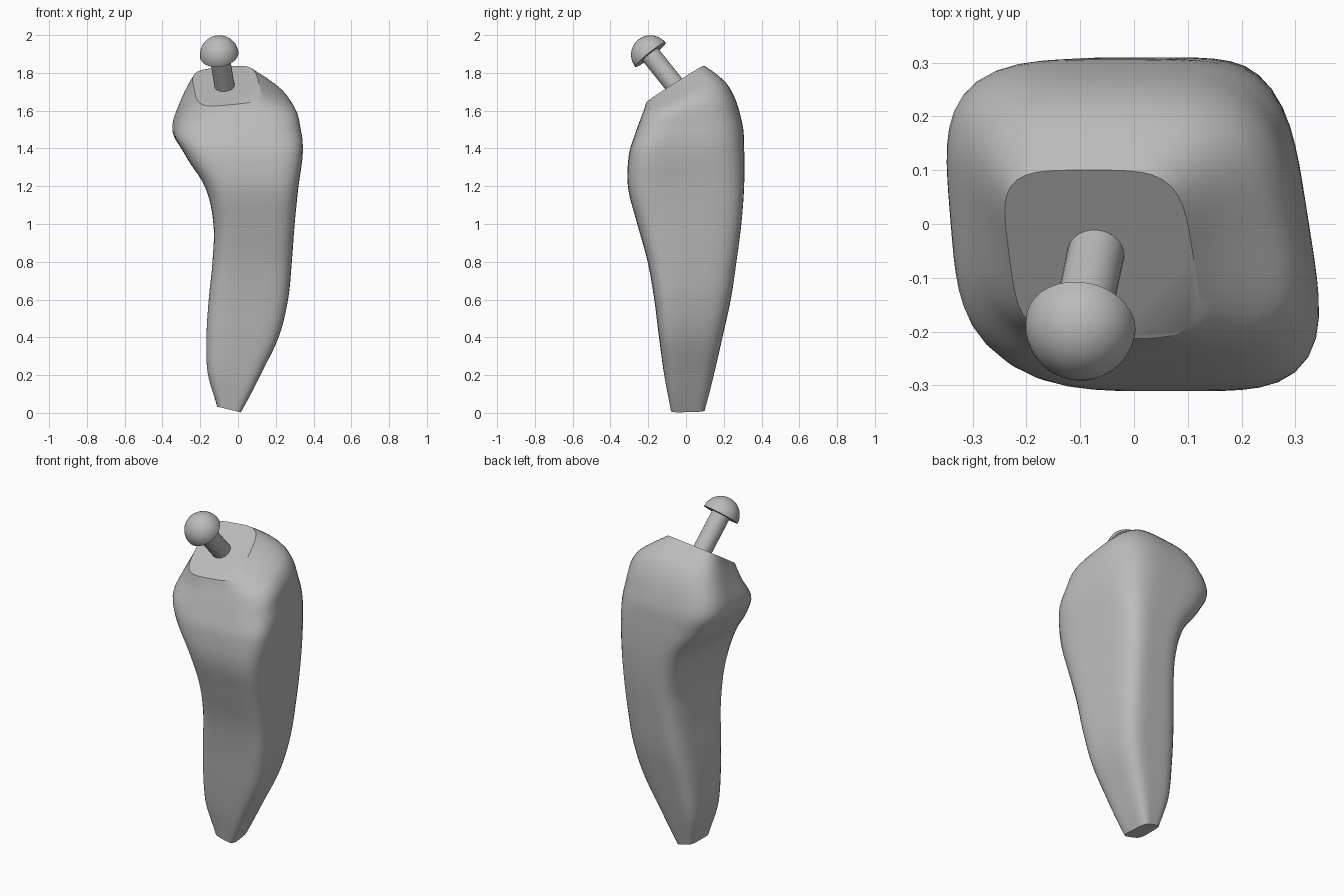
import bpy, bmesh, math
from mathutils import Vector

if "Cube" in bpy.data.objects:
    bpy.data.objects.remove(bpy.data.objects["Cube"])

COLOUR = (0.5, 0.5, 0.5, 1)
grey = bpy.data.materials.new("plain grey")
grey.use_nodes = True
grey.diffuse_color = COLOUR
grey.node_tree.nodes["Principled BSDF"].inputs["Base Color"].default_value = COLOUR

SIDES, STEPS, RIGHT_SKEW = 64, 6, 0.15


def make_object(name, bm, angle):
    bmesh.ops.recalc_face_normals(bm, faces=bm.faces)
    mesh = bpy.data.meshes.new(name)
    bm.to_mesh(mesh)
    bm.free()
    mesh.materials.append(grey)
    obj = bpy.data.objects.new(name, mesh)
    bpy.context.collection.objects.link(obj)
    bpy.ops.object.select_all(action='DESELECT')
    obj.select_set(True)
    bpy.context.view_layer.objects.active = obj
    bpy.ops.object.shade_smooth_by_angle(angle=math.radians(angle))
    return obj


def unit_section(left_skew, power):
    """Rounded square whose two x sides lean separately, fitted to -1..1."""
    pts = []
    for i in range(SIDES):
        a = 2 * math.pi * (i + 0.5) / SIDES
        c, s = math.cos(a), math.sin(a)
        r = (abs(c) ** power + abs(s) ** power) ** (-1 / power)
        x, y = r * c, r * s
        skew = left_skew + (RIGHT_SKEW - left_skew) * (x + 1) / 2
        pts.append((x - skew * y, y))
    low, high = min(p[0] for p in pts), max(p[0] for p in pts)
    return [(2 * (x - low) / (high - low) - 1, y) for x, y in pts]


# Sections: height, x min, x max, y min, y max, x slope, y slope, left skew, squareness
sections = [Vector(s) for s in (
    (0.018, -0.11, 0.015, -0.08, 0.10, -0.24, 0, 0, 4.5),
    (0.2, -0.16, 0.115, -0.115, 0.147, -0.05, 0, -0.05, 4.5),
    (0.4, -0.167, 0.215, -0.143, 0.193, 0, 0, -0.08, 4.5),
    (0.6, -0.155, 0.265, -0.168, 0.237, 0, 0, -0.1, 4.5),
    (0.8, -0.135, 0.285, -0.203, 0.267, 0, 0, -0.1, 4.5),
    (1.0, -0.13, 0.30, -0.258, 0.293, 0, 0, -0.1, 4.5),
    (1.2, -0.175, 0.32, -0.307, 0.308, 0, 0.02, -0.06, 4.5),
    (1.38, -0.287, 0.343, -0.303, 0.308, 0.02, 0.06, 0.03, 4.3),
    (1.5, -0.348, 0.333, -0.273, 0.297, 0.04, 0.13, 0.07, 3.8),
    (1.64, -0.303, 0.285, -0.238, 0.23, 0.07, 0.35, 0.09, 3.4),
    (1.731, -0.24, 0.12, -0.213, 0.10, 0.1, 0.65, 0.12, 4.2),
)]
last = len(sections) - 1


def slope(i):
    a, b = sections[max(i - 1, 0)], sections[min(i + 1, last)]
    return (b - a) / (b[0] - a[0])


def section_at(i, t):
    """Smooth blend from section i to the next."""
    a, b = sections[i], sections[i + 1]
    d = b[0] - a[0]
    out = (a * (1 - t) ** 2 * (1 + 2 * t) + b * t * t * (3 - 2 * t)
           + slope(i) * d * t * (1 - t) ** 2 - slope(i + 1) * d * t * t * (1 - t))
    out[0] = a[0] + d * t
    return out


# Body: rounded-square loft with tilted ends
bm = bmesh.new()
rings = []
for k in range(last * STEPS + 1):
    i = min(k // STEPS, last - 1)
    z, x0, x1, y0, y1, sx, sy, lean, power = section_at(i, k / STEPS - i)
    cx, cy, w, h = (x0 + x1) / 2, (y0 + y1) / 2, (x1 - x0) / 2, (y1 - y0) / 2
    rings.append([bm.verts.new((cx + w * u, cy + h * v, z + sx * w * u + sy * h * v))
                  for u, v in unit_section(lean, power)])
for low, high in zip(rings, rings[1:]):
    for i in range(SIDES):
        j = (i + 1) % SIDES
        bm.faces.new((low[i], low[j], high[j], high[i]))
bm.faces.new(rings[0])
bm.faces.new(rings[-1])
make_object("body", bm, 28)


def turned(name, profile, origin, axis, sides):
    """Spin a (radius, height) profile about an axis through origin."""
    bm = bmesh.new()
    verts = [bm.verts.new((r, 0, h)) for r, h in profile]
    edges = [bm.edges.new(pair) for pair in zip(verts, verts[1:])]
    bmesh.ops.spin(bm, geom=verts + edges, axis=(0, 0, 1), cent=(0, 0, 0),
                   steps=sides, angle=2 * math.pi)
    bmesh.ops.remove_doubles(bm, verts=bm.verts, dist=0.0001)
    obj = make_object(name, bm, 35)
    obj.rotation_mode = 'QUATERNION'
    obj.rotation_quaternion = axis.to_track_quat('Z', 'Y')
    obj.location = origin


# Peg shaft and domed head along one tilted axis
base = Vector((-0.072, -0.06, 1.736))
head = Vector((-0.099, -0.188, 1.896))
axis = (head - base).normalized()
length = (head - base).length
turned("peg_shaft", [(0, -0.05), (0.053, -0.05), (0.053, length + 0.02), (0, length + 0.02)],
       base, axis, 24)
R = 0.103
dome = [(R * math.cos(a), R * math.sin(a)) for a in (math.pi / 2 * i / 10 for i in range(10))]
turned("peg_head", [(0, 0)] + dome + [(0, R)], head, axis, 32)
